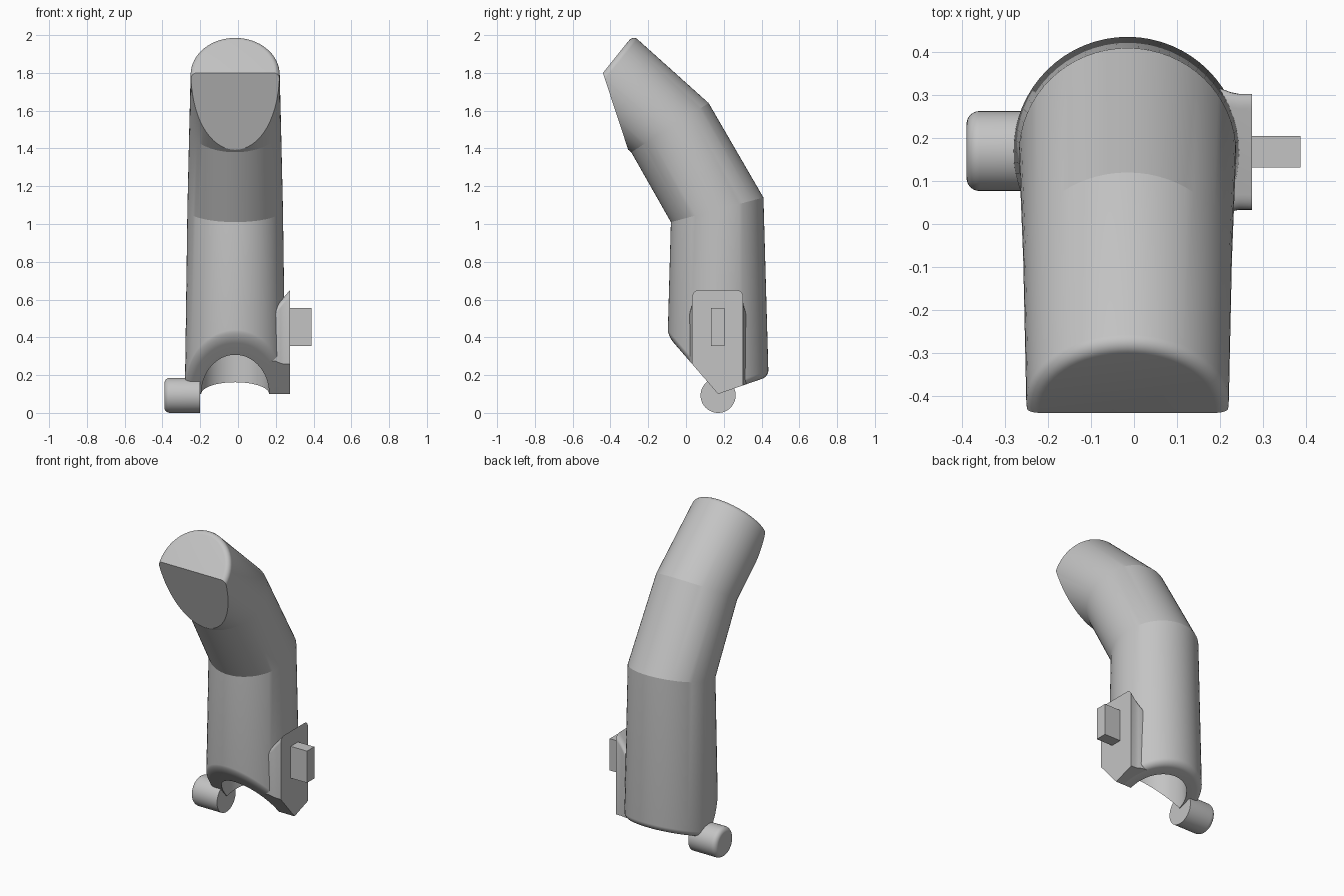
import bpy, bmesh
from math import sin, cos, pi, radians
from mathutils import Vector

if "Cube" in bpy.data.objects:
    bpy.data.objects.remove(bpy.data.objects["Cube"], do_unlink=True)

AXIS_X, AXIS_Y = -0.015, 0.17

grey = bpy.data.materials.new("plain grey")
grey.use_nodes = True
colour = (0.55, 0.55, 0.55, 1)
grey.diffuse_color = colour
grey.node_tree.nodes["Principled BSDF"].inputs["Base Color"].default_value = colour


def loft(name, rings):
    """Skin a closed solid through matching rings of points."""
    bm = bmesh.new()
    rows = [[bm.verts.new(p) for p in ring] for ring in rings]
    n = len(rows[0])
    for a, b in zip(rows, rows[1:]):
        for i in range(n):
            j = (i + 1) % n
            bm.faces.new((a[i], a[j], b[j], b[i]))
    bm.faces.new(rows[0])
    bm.faces.new(rows[-1])
    bmesh.ops.recalc_face_normals(bm, faces=bm.faces)
    mesh = bpy.data.meshes.new(name)
    bm.to_mesh(mesh)
    bm.free()
    mesh.materials.append(grey)
    obj = bpy.data.objects.new(name, mesh)
    bpy.context.collection.objects.link(obj)
    return obj


def ellipse(centre, u, v, n=64):
    c, u, v = Vector(centre), Vector(u), Vector(v)
    return [c + u * cos(2 * pi * i / n) + v * sin(2 * pi * i / n) for i in range(n)]


def activate(obj):
    bpy.ops.object.select_all(action='DESELECT')
    obj.select_set(True)
    bpy.context.view_layer.objects.active = obj


def cut(obj, cutter):
    mod = obj.modifiers.new("cut", 'BOOLEAN')
    mod.operation, mod.solver, mod.object = 'DIFFERENCE', 'EXACT', cutter
    activate(obj)
    bpy.ops.object.modifier_apply(modifier=mod.name)


def smooth(obj, degrees):
    activate(obj)
    bpy.ops.object.shade_smooth_by_angle(angle=radians(degrees))


def base_height(y):
    """V-shaped underside: steep towards the front, shallow towards the back."""
    d = y - AXIS_Y
    return 0.1 + (-1.154 * d if d < 0 else 0.346 * d)


def base_ring(radius, lift):
    ring = ellipse((AXIS_X, AXIS_Y, 0), (radius, 0, 0), (0, radius, 0))
    for p in ring:
        p.z = base_height(p.y) + lift
    return ring


# Bent tube: socket bore, rounded lower rim, three segments, rounded tip rim
BORE, WALL, RIM = 0.18, 0.266, 0.032
arc = [k * pi / 16 for k in range(9)]
rings = [ellipse((AXIS_X, AXIS_Y, 0.95), (BORE, 0, 0), (0, BORE, 0)), base_ring(BORE, 0)]
rings += [base_ring(WALL - RIM + RIM * sin(a), RIM - RIM * cos(a)) for a in arc]
# Joints: centre y, z, half width, half depth y, z
for y, z, w, dy, dz in [(0.165, 1.075, 0.253, 0.245, 0.065),
                        (-0.085, 1.51, 0.243, 0.205, 0.13)]:
    rings.append(ellipse((AXIS_X, y, z), (w, 0, 0), (0, dy, dz)))
tip, tip_normal, TIP_R, tip_rim = Vector((AXIS_X, -0.433, 1.808)), Vector((0, -0.78, 0.625)), 0.236, 0.03
for a in arc:
    q = TIP_R - tip_rim + tip_rim * cos(a)
    centre = tip - tip_normal * tip_rim * (1 - sin(a))
    rings.append(ellipse(centre, (q, 0, 0), (0, 0.625 * q * 1.03, 0.78 * q * 1.03)))
body = loft("bent_body", rings)

# Slanted flat pad sliced off the front of the tip segment
bm = bmesh.new()
bm.from_mesh(body.data)
faces = [f for f in bm.faces if all(v.co.z > 1.36 for v in f.verts)]
geom = set(faces)
for f in faces:
    geom.update(f.verts)
    geom.update(f.edges)
sliced = bmesh.ops.bisect_plane(bm, geom=list(geom), plane_co=(0, -0.44, 1.8),
                                plane_no=(0, -0.425, -0.14), clear_outer=True)
rim_edges = [e for e in sliced["geom_cut"] if isinstance(e, bmesh.types.BMEdge)]
bmesh.ops.holes_fill(bm, edges=rim_edges, sides=0)
bmesh.ops.recalc_face_normals(bm, faces=bm.faces)
bm.to_mesh(body.data)
bm.free()
smooth(body, 14)

# Side mount: rounded plate that flares and slopes into the body
mid, half, top, r = 0.168, 0.135, 0.65, 0.035
outline = [(mid - half, 0), (mid + half, 0)]
for side, start in ((1, 0), (-1, pi / 2)):
    for k in range(7):
        a = start + k * pi / 12
        outline.append((mid + side * (half - r) + r * cos(a), top - r + r * sin(a)))


def mount_layer(x, flare, drop):
    return [(x, mid + (y - mid) * flare, z - (drop if z > 0.3 else 0)) for y, z in outline]


mount = loft("side_mount", [mount_layer(0.275, 1, 0), mount_layer(0.245, 1, 0.035),
                            mount_layer(0.225, 1.03, 0.06), mount_layer(0.2, 1.1, 0.09),
                            mount_layer(0.14, 1.1, 0.16)])

# Trim the mount to the V-shaped underside and the bore
wedge = [(y, base_height(y)) for y in (-0.36, AXIS_Y, 0.7)] + [(0.7, -0.4), (-0.36, -0.4)]
base_cutter = loft("base_cutter", [[(x, y, z) for y, z in wedge] for x in (-0.7, 0.7)])
bore_cutter = loft("bore_cutter", [ellipse((AXIS_X, AXIS_Y, z), (BORE, 0, 0), (0, BORE, 0))
                                   for z in (-0.3, 0.95)])
for cutter in (base_cutter, bore_cutter):
    cutter.hide_render = True
    cut(mount, cutter)
    bpy.data.objects.remove(cutter, do_unlink=True)
smooth(mount, 25)

# Rectangular peg on the mount
peg = [(0.132, 0.355), (0.205, 0.355), (0.205, 0.555), (0.132, 0.555)]
loft("side_peg", [[(x, y, z) for y, z in peg] for x in (0.26, 0.388)])

# Hinge barrel on the other side, with a rounded outer rim
R, rim = 0.093, 0.03
profile = [(-0.2, R)] + [(-0.39 + rim - rim * sin(a), R - rim + rim * cos(a)) for a in arc]
hinge = loft("hinge_barrel", [ellipse((x, AXIS_Y, R), (0, q, 0), (0, 0, q), 48)
                              for x, q in profile])
smooth(hinge, 30)
